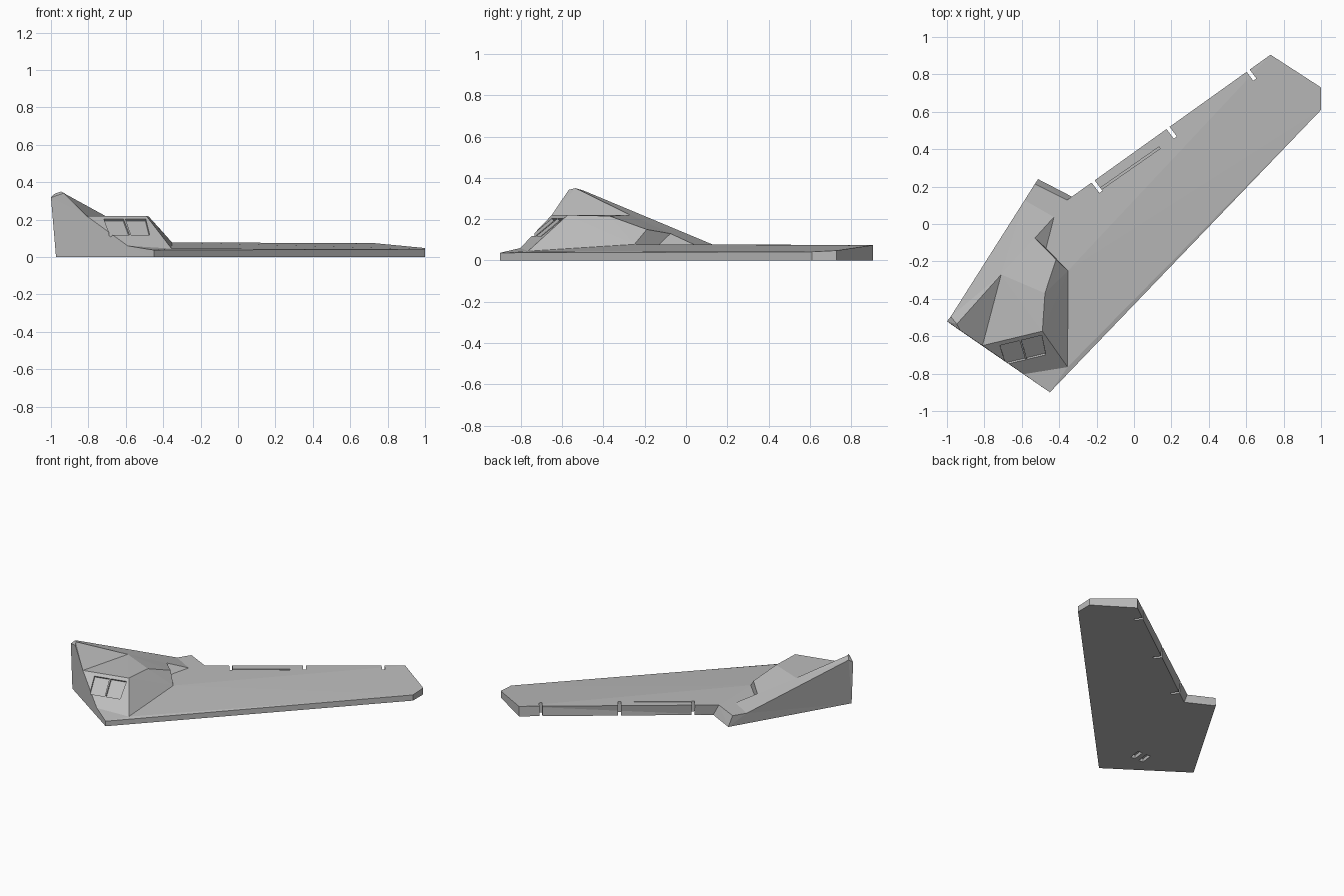
import bpy, bmesh, math
from mathutils import Vector, Matrix

if "Cube" in bpy.data.objects:
    bpy.data.objects.remove(bpy.data.objects["Cube"])

grey = bpy.data.materials.new("hull_grey")
grey.diffuse_color = (0.5, 0.5, 0.5, 1)
grey.use_nodes = True
grey.node_tree.nodes["Principled BSDF"].inputs["Base Color"].default_value = grey.diffuse_color


def make(name, verts, faces, cutter=False):
    bm = bmesh.new()
    vs = [bm.verts.new(v) for v in verts]
    for f in faces:
        bm.faces.new([vs[i] for i in f])
    bmesh.ops.recalc_face_normals(bm, faces=bm.faces)
    bmesh.ops.triangulate(bm, faces=bm.faces)
    me = bpy.data.meshes.new(name)
    bm.to_mesh(me)
    bm.free()
    me.materials.append(grey)
    ob = bpy.data.objects.new(name, me)
    bpy.context.collection.objects.link(ob)
    if cutter:
        ob.hide_render = True
        ob.hide_viewport = True
    return ob


def prism(name, ring, offset):
    """Cutter: a four-sided ring swept by an offset."""
    ring = [Vector(p) for p in ring]
    verts = ring + [p + Vector(offset) for p in ring]
    sides = [(i, (i + 1) % 4, (i + 1) % 4 + 4, i + 4) for i in range(4)]
    return make(name, verts, [(3, 2, 1, 0), (4, 5, 6, 7)] + sides, True)


def strip(start, end, width, z):
    """Flat rectangle around a line in plan."""
    a, b = Vector((*start, z)), Vector((*end, z))
    d = (b - a).normalized()
    n = Vector((-d.y, d.x, 0)) * width / 2
    return [a + n, b + n, b - n, a - n]


# Corner points of the hull
P = {
    # underside outline
    "a0": (-.45, -.9, 0), "b0": (1, .61, 0), "c0": (1, .73, 0), "d0": (.73, .905, 0),
    "t0": (-.32, .14, 0), "s0": (-.513, .24, 0), "g0": (-.973, -.54, 0),
    # wing deck
    "a1": (-.45, -.9, .037), "b1": (1, .61, .042), "c1": (1, .73, .048),
    "d1": (.73, .905, .074), "t1": (-.358, .128, .078), "s1": (-.53, .214, .078),
    "m": (-.353, -.25, .078), "n": (-.355, -.765, .045), "w": (-.59, -.803, .06),
    "k": (-.47, -.13, .078), "r": (-.428, .037, .078), "q": (-.585, .127, .078),
    # rear ramp
    "u": (-.417, -.19, .15), "v": (-.53, -.075, .13),
}
# cabin roof and fin tip
P.update({
    "e": (-.81, -.65, .22), "f": (-.49, -.573, .22), "h": (-.476, -.37, .215),
    "i": (-.71, -.27, .22), "p": (-.947, -.535, .35), "j": (-.93, -.568, .342),
    "x": (-1, -.52, .318), "y": (-.98, -.495, .338),
})
F = [
    "g0 s0 t0 d0 c0 b0 a0",                                   # underside
    "a0 b0 b1 a1", "b0 c0 c1 b1", "c0 d0 d1 c1",              # wing edges
    "d0 t0 t1 d1", "t0 s0 s1 t1",
    "s0 g0 x y q s1", "g0 a0 a1 w e j x",                     # flat walls
    "j e i p", "x j p y",                                     # fin
    "p i h u v r q y", "e f h i",                             # ramp, roof
    "e w n f", "f n m u h", "m k v u", "v k r",               # cabin sides
    "m d1 t1 s1 q r k", "a1 b1 c1 d1 m n w",                  # deck
]
names = list(P)
hull = make("wing_hull", P.values(), [[names.index(c) for c in f.split()] for f in F])

cutters = []
# Control-surface notches in the trailing edge
for i, (x, y) in enumerate([(.61, .82), (.185, .51), (-.213, .22)]):
    ring = strip((x - .012, y + .016), (x + .036, y - .048), .02, -.05)
    cutters.append(prism(f"notch_cutter_{i}", ring, (0, 0, .2)))

# Hinge groove in the deck
cutters.append(prism("hinge_cutter", strip((-.18, .187), (.137, .408), .011, .068), (0, 0, .1)))

# Recessed window panes
normal = (Vector(P["f"]) - Vector(P["e"])).cross(Vector(P["n"]) - Vector(P["e"])).normalized()
if normal.z < 0:
    normal.negate()


def on_screen(x, z):
    e = Vector(P["e"])
    y = e.y - (normal.x * (x - e.x) + normal.z * (z - e.z)) / normal.y
    return Vector((x, y, z)) - normal * .014


for i, xs in enumerate([(-.717, -.612, -.58, -.685), (-.602, -.493, -.472, -.572)]):
    ring = [on_screen(x, z) for x, z in zip(xs, (.203, .203, .118, .118))]
    cutters.append(prism(f"window_cutter_{i}", ring, normal * .05))

# Two slots in the underside
for i, x in enumerate((-.53, -.6)):
    ring = strip((x - .006, -.65), (x + .006, -.56), .035, -.02)
    cutters.append(prism(f"slot_cutter_{i}", ring, (0, 0, .045)))

for c in cutters:
    mod = hull.modifiers.new(c.name, 'BOOLEAN')
    mod.operation = 'DIFFERENCE'
    mod.solver = 'EXACT'
    mod.object = c
